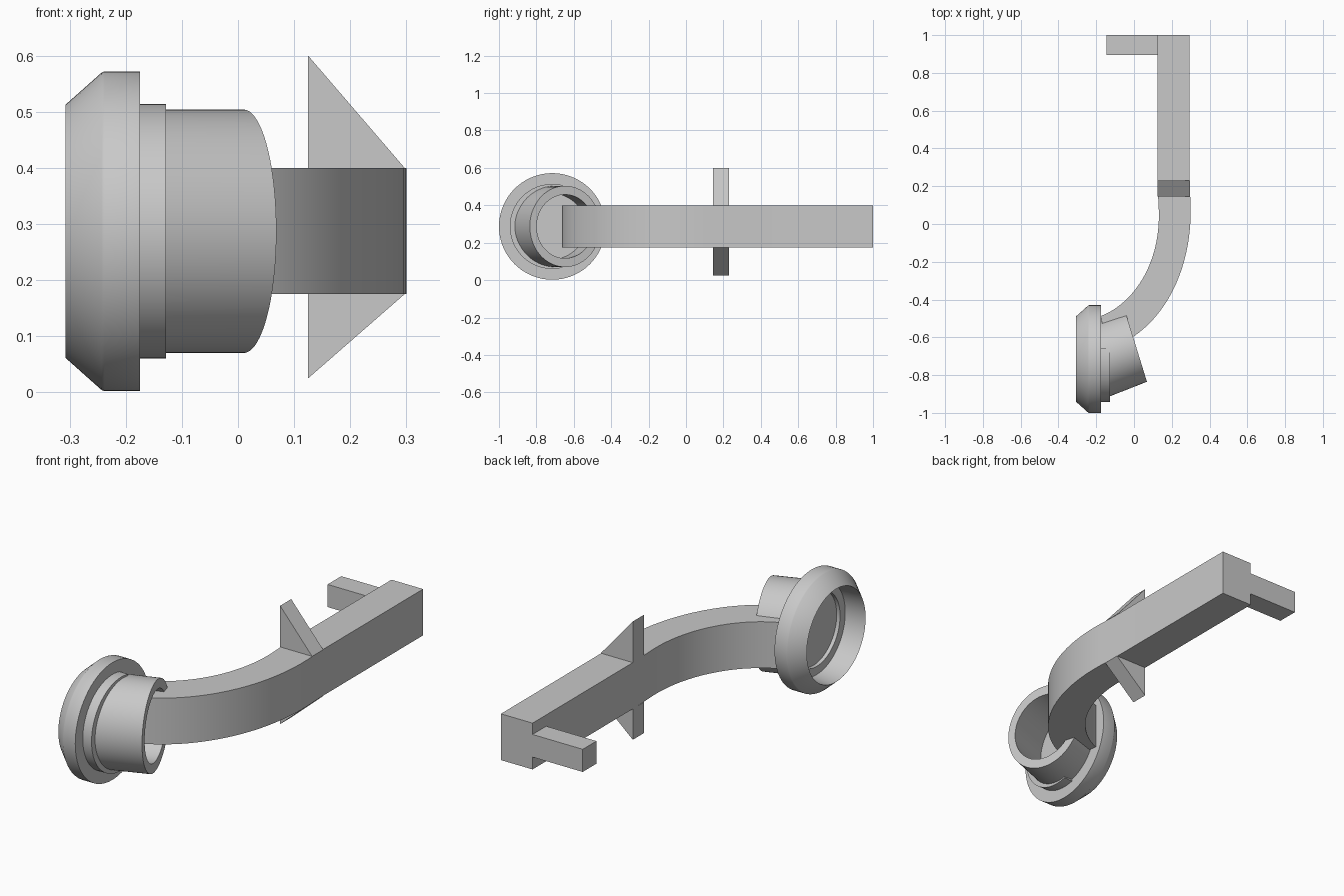
import bpy, bmesh, math
from mathutils import Vector
from mathutils.geometry import interpolate_bezier

cube = bpy.data.objects.get("Cube")
if cube:
    bpy.data.objects.remove(cube, do_unlink=True)

grey = bpy.data.materials.new("plain grey")
grey.use_nodes = True
colour = (0.58, 0.58, 0.58, 1)
grey.diffuse_color = colour
grey.node_tree.nodes["Principled BSDF"].inputs["Base Color"].default_value = colour

CY, CZ = -0.715, 0.287      # centre of the round head
SEG = 72


def loft(name, rings, loop=False, closed=True, caps=True):
    """Skin rings of points; loop joins last ring to first, closed joins each ring's ends."""
    bm = bmesh.new()
    vr = [[bm.verts.new(p) for p in ring] for ring in rings]
    pairs = list(zip(vr, vr[1:])) + ([(vr[-1], vr[0])] if loop else [])
    n = len(vr[0])
    for a, b in pairs:
        for i in range(n if closed else n - 1):
            j = (i + 1) % n
            bm.faces.new((a[i], a[j], b[j], b[i]))
    if caps and not loop:
        bm.faces.new(vr[0])
        bm.faces.new(vr[-1])
    if loop and not closed:
        bm.faces.new([r[0] for r in vr])
        bm.faces.new([r[-1] for r in vr])
    bmesh.ops.recalc_face_normals(bm, faces=bm.faces)
    for f in bm.faces:
        f.smooth = True
    for e in bm.edges:
        e.smooth = e.calc_face_angle(0) < math.radians(25)
    mesh = bpy.data.meshes.new(name)
    bm.to_mesh(mesh)
    bm.free()
    mesh.materials.append(grey)
    ob = bpy.data.objects.new(name, mesh)
    bpy.context.collection.objects.link(ob)
    return ob


def ring(x, r, start=0.0, end=None):
    """Circle, or arc, about the head's x axis."""
    n = SEG
    step = (2 * math.pi / n) if end is None else (end - start) / (n - 1)
    return [(x, CY + r * math.cos(start + i * step), CZ + r * math.sin(start + i * step))
            for i in range(n)]


def tilted_ring(centre, along, ry, rz):
    """Ellipse whose wide direction lies on the given horizontal vector."""
    pts = []
    for i in range(SEG):
        a = 2 * math.pi * i / SEG
        p = Vector(centre) + Vector(along).normalized() * ry * math.cos(a)
        pts.append(p + Vector((0, 0, rz * math.sin(a))))
    return pts


def box(name, x, y, z):
    return loft(name, [[(px, y[0], z[0]), (px, y[1], z[0]), (px, y[1], z[1]), (px, y[0], z[1])]
                       for px in x])


# Dished bezel with a stepped floor
bezel_profile = [(-0.185, 0.178), (-0.203, 0.178), (-0.203, 0.218), (-0.307, 0.226),
                 (-0.243, 0.283), (-0.238, 0.285), (-0.175, 0.285)]
loft("bezel", [ring(x, r) for x, r in bezel_profile])

# Partial collar, left open on the arm's side
gap = 1.325
collar_profile = [(-0.18, 0.2), (-0.18, 0.227), (-0.128, 0.227), (-0.128, 0.2)]
loft("collar", [ring(x, r, gap, 2 * math.pi - gap) for x, r in collar_profile],
     loop=True, closed=False)

# Hollow socket, leaning towards the arm
rim, lean = (0.01, -0.646, CZ), (-0.117, 0.378, 0)
loft("socket", [ring(-0.178, 0.217), tilted_ring(rim, lean, 0.198, 0.217),
                tilted_ring(rim, lean, 0.16, 0.17), ring(-0.178, 0.175)], loop=True)

# Arm: straight bar running into a bend
Z0, Z1 = 0.175, 0.4
inner = interpolate_bezier(Vector((0.13, 0.1, 0)), Vector((0.15, -0.2, 0)),
                           Vector((0, -0.42, 0)), Vector((-0.175, -0.487, 0)), 28)
outer = interpolate_bezier(Vector((0.3, 0.1, 0)), Vector((0.31, -0.33, 0)),
                           Vector((0.08, -0.61, 0)), Vector((-0.15, -0.66, 0)), 28)
inner = [Vector((0.125, 1, 0)), Vector((0.125, 0.2, 0))] + inner
outer = [Vector((0.295, 1, 0)), Vector((0.295, 0.2, 0))] + outer
loft("arm", [[(a.x, a.y, Z0), (b.x, b.y, Z0), (b.x, b.y, Z1), (a.x, a.y, Z1)]
             for a, b in zip(inner, outer)])

# Tail peg at the back end
box("tail_peg", (-0.145, 0.14), (0.895, 1.0), (0.235, 0.345))

# Triangular fins above and below the bar
for name, base, tip in (("upper_fin", Z1, 0.6), ("lower_fin", Z0, 0.025)):
    loft(name, [[(0.125, y, base), (0.297, y, base), (0.125, y, tip)] for y in (0.145, 0.23)])
